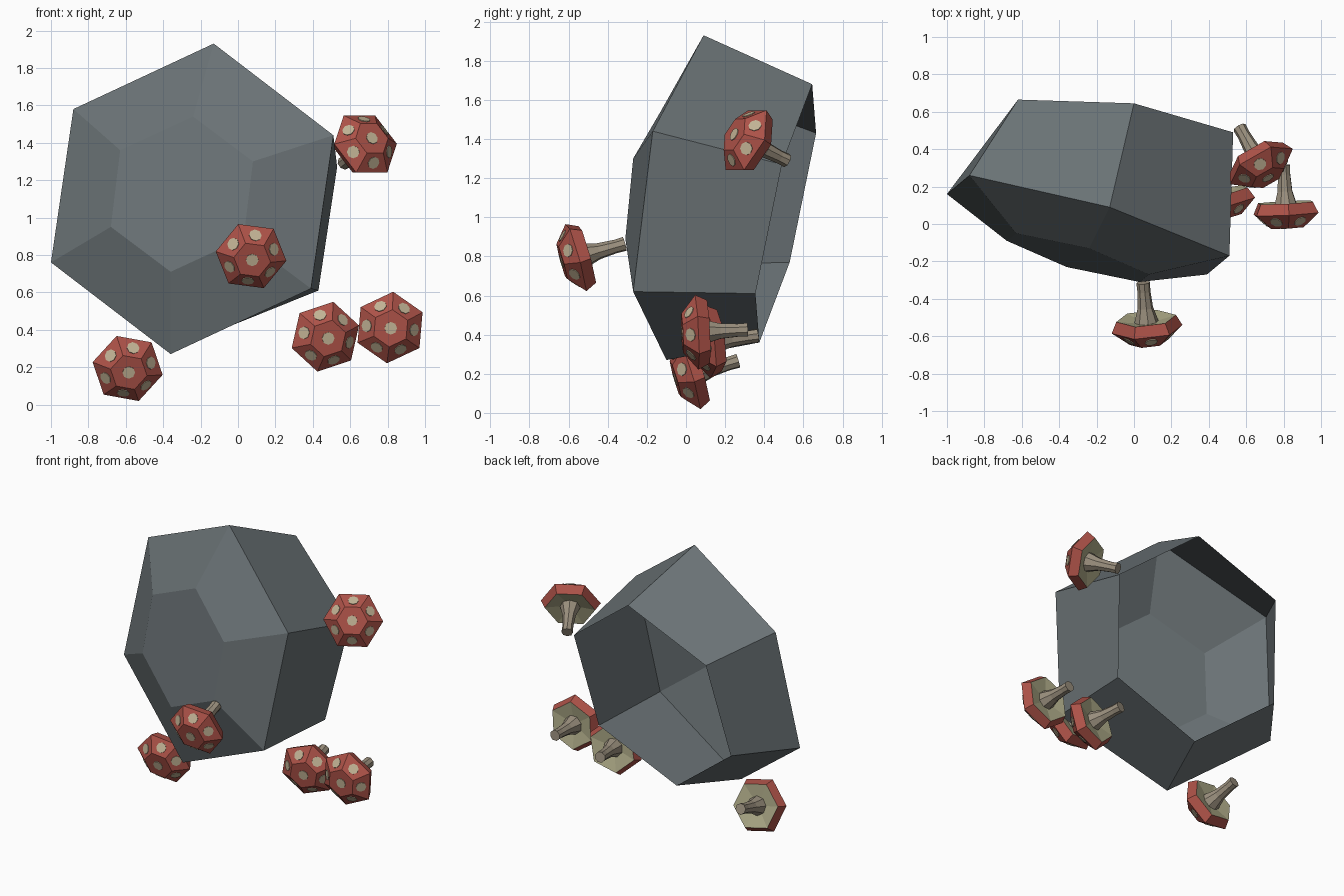
import bpy, bmesh, math
from mathutils import Vector

if "Cube" in bpy.data.objects:
    bpy.data.objects.remove(bpy.data.objects["Cube"])


def material(name, rgb):
    m = bpy.data.materials.new(name)
    m.diffuse_color = (*rgb, 1)
    m.use_nodes = True
    m.node_tree.nodes["Principled BSDF"].inputs["Base Color"].default_value = m.diffuse_color
    return m


ROCK = material("slate grey", (0.145, 0.17, 0.18))
RED = material("cap red", (0.42, 0.085, 0.065))
SPOT = material("spot cream", (0.54, 0.45, 0.30))
GILL = material("gill olive", (0.43, 0.41, 0.25))
STEM = material("stem beige", (0.33, 0.28, 0.21))


def finish(bm, name, mats):
    bmesh.ops.recalc_face_normals(bm, faces=bm.faces)
    me = bpy.data.meshes.new(name)
    bm.to_mesh(me)
    bm.free()
    for m in mats:
        me.materials.append(m)
    ob = bpy.data.objects.new(name, me)
    bpy.context.collection.objects.link(ob)
    return ob


def bridge(bm, a, b, mat=0):
    n = len(a)
    faces = [bm.faces.new((a[i], a[(i + 1) % n], b[(i + 1) % n], b[i])) for i in range(n)]
    for f in faces:
        f.material_index = mat
    return faces


# Rock: three point-symmetric hexagons, front face closed, back open.
# Each ring: centre, then top, upper right and lower right corners.
rings = [
    ((-0.30, -0.18, 1.125), (-0.24, -0.13, 1.54), (0.08, -0.27, 1.30), (0.03, -0.31, 0.89)),
    ((-0.245, -0.005, 1.10), (-0.13, 0.09, 1.93), (0.51, -0.17, 1.44), (0.39, -0.27, 0.62)),
    ((-0.095, 0.51, 1.02), (0.0, 0.645, 1.68), (0.53, 0.49, 1.27), (0.43, 0.355, 0.61)),
]
bm = bmesh.new()
loops = []
for c, *half in rings:
    half = [Vector(p) for p in half]
    pts = half + [2 * Vector(c) - p for p in half]
    loops.append([bm.verts.new(p) for p in pts])
bm.faces.new(loops[0])
bridge(bm, loops[0], loops[1])
bridge(bm, loops[1], loops[2])
finish(bm, "rock", [ROCK])


def mushroom(i, origin, axis, turn, stem_len=0.2):
    o, a = Vector(origin), Vector(axis).normalized()
    u = Vector((1, 0, 0))
    u = (u - a * a.dot(u)).normalized()
    v = a.cross(u)

    def at(r, ang, s):
        return o + a * s + (u * math.cos(ang) + v * math.sin(ang)) * r

    def ring(bm, n, r, s):
        return [bm.verts.new(at(r, math.radians(turn) + k * math.tau / n, s)) for k in range(n)]

    # Cap: hexagonal dome with a slightly hollow gill side
    bm = bmesh.new()
    prof = [(0.05, 0.022), (0.162, 0), (0.192, 0.06), (0.10, 0.135)]
    rs = [ring(bm, 6, r, s) for r, s in prof]
    bm.faces.new(rs[0]).material_index = 1
    bridge(bm, rs[0], rs[1], 1)
    bridge(bm, rs[1], rs[2])
    slopes = bridge(bm, rs[2], rs[3])
    top = bm.faces.new(rs[3])
    bm.normal_update()
    mid = o + a * 0.04
    seats = []
    for f in slopes + [top]:
        c = sum((w.co for w in f.verts), Vector()) / len(f.verts)
        if f is top:
            c = o + a * 0.135
        n = f.normal if f.normal.dot(c - mid) > 0 else -f.normal
        seats.append((c.copy(), n.copy()))
    finish(bm, f"mushroom_cap_{i}", [RED, GILL])

    # Spots: thin octagonal plates on the dome faces
    bm = bmesh.new()
    for c, n in seats:
        mat = n.to_track_quat('Z', 'Y').to_matrix().to_4x4()
        mat.translation = c + n * 0.001
        bmesh.ops.create_cone(bm, cap_ends=True, segments=8, radius1=0.034,
                              radius2=0.034, depth=0.006, matrix=mat)
    finish(bm, f"mushroom_spots_{i}", [SPOT])

    # Stem: flares where it meets the gills
    bm = bmesh.new()
    ss = [ring(bm, 8, r, s) for r, s in
          [(0.065, 0.018), (0.042, -0.06), (0.035, -stem_len * 0.75), (0.037, -stem_len)]]
    for p, q in zip(ss, ss[1:]):
        bridge(bm, p, q)
    bm.faces.new(ss[0])
    bm.faces.new(ss[-1])
    finish(bm, f"mushroom_stem_{i}", [STEM])


# Mushrooms: gill centre, growth direction, turn of the hexagon
for i, m in enumerate([
    ((0.065, -0.505, 0.81), (0.08, -0.96, -0.27), -9),
    ((0.655, 0.355, 1.37), (0.45, -0.80, 0.40), 13),
    ((0.455, 0.17, 0.37), (0.20, -0.97, -0.12), 17),
    ((0.81, 0.115, 0.415), (0.05, -1.0, -0.05), 25),
    ((-0.595, 0.075, 0.21), (0.08, -0.95, -0.28), -12),
], 1):
    mushroom(i, *m)
